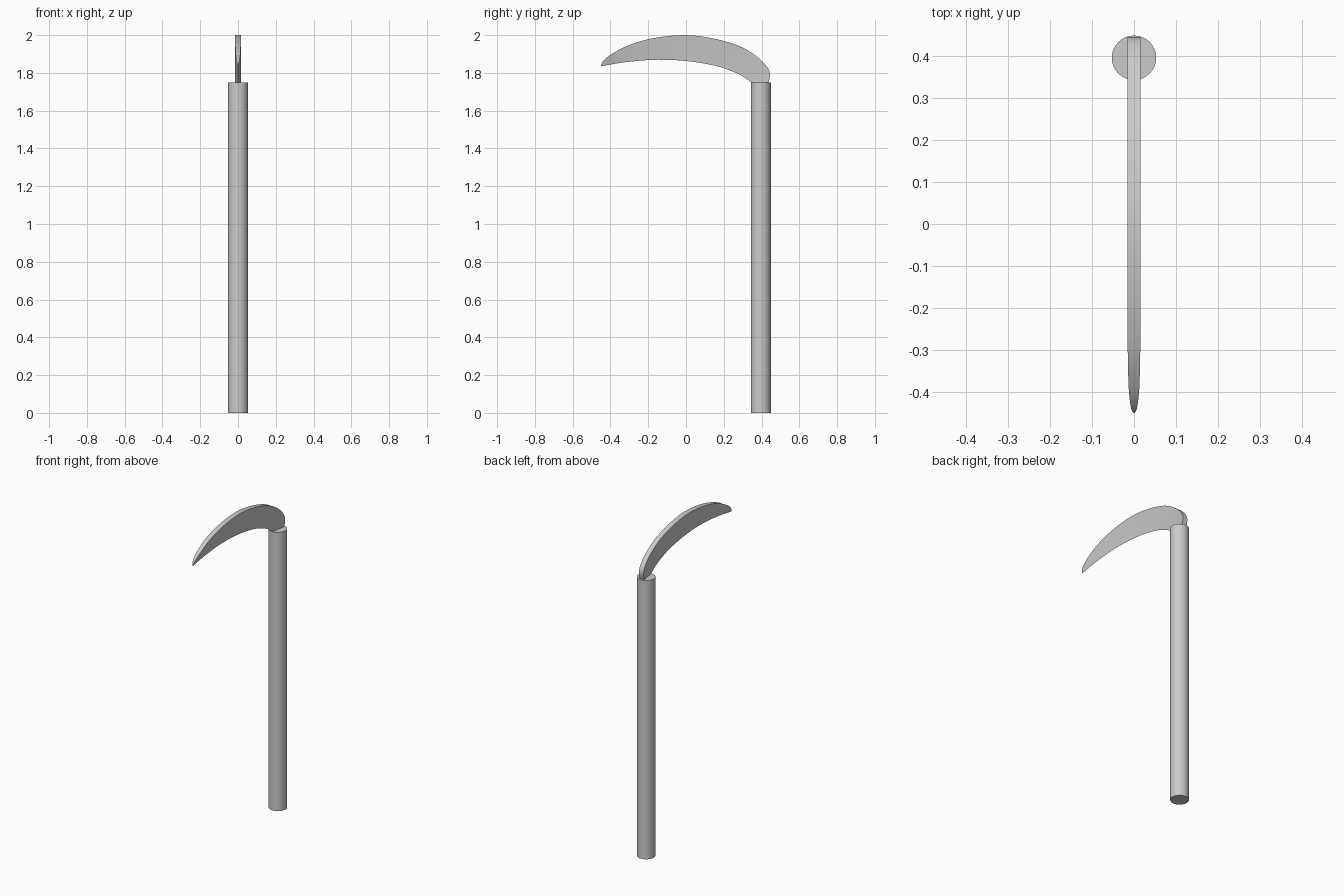
import bpy, bmesh, math
from mathutils import Vector

if "Cube" in bpy.data.objects:
    bpy.data.objects.remove(bpy.data.objects["Cube"])

# handle: plain round pole
bpy.ops.mesh.primitive_cylinder_add(vertices=32, radius=0.053, depth=1.75,
                                    location=(0, 0.396, 0.875))
handle = bpy.context.object
handle.name = "handle"
bpy.ops.object.shade_smooth_by_angle(angle=math.radians(35))

# blade stations: spine (y, z), cutting edge (y, z), half thickness of the spine
stations = [
    (0.436, 1.750, 0.345, 1.750, 0.016),
    (0.445, 1.793, 0.315, 1.772, 0.016),
    (0.427, 1.835, 0.282, 1.792, 0.016),
    (0.372, 1.889, 0.235, 1.812, 0.016),
    (0.282, 1.942, 0.170, 1.834, 0.016),
    (0.150, 1.981, 0.070, 1.854, 0.016),
    (0.000, 2.000, -0.050, 1.867, 0.016),
    (-0.166, 1.985, -0.180, 1.869, 0.016),
    (-0.300, 1.948, -0.300, 1.859, 0.015),
    (-0.393, 1.900, -0.385, 1.847, 0.0125),
    (-0.439, 1.862, -0.430, 1.839, 0.007),
    (-0.450, 1.837, -0.448, 1.836, 0.001),
]


def smooth_path(points, steps):
    """Catmull-Rom refinement of the station list."""
    n, out = len(points), []
    for i in range(n - 1):
        p0, p1, p2, p3 = (Vector(points[min(max(k, 0), n - 1)])
                          for k in (i - 1, i, i + 1, i + 2))
        for s in range(steps):
            t = s / steps
            out.append(0.5 * (2 * p1 + (p2 - p0) * t
                              + (2 * p0 - 5 * p1 + 4 * p2 - p3) * t ** 2
                              + (3 * p1 - p0 - 3 * p2 + p3) * t ** 3))
    return out + [Vector(points[-1])]


# blade: wedge section, thick spine and sharp inner edge
bm = bmesh.new()
rings = []
for oy, oz, iy, iz, w in smooth_path(stations, 4):
    rings.append([bm.verts.new(c) for c in ((-w, oy, oz), (w, oy, oz), (0, iy, iz))])
for a, b in zip(rings, rings[1:]):
    for i in range(3):
        j = (i + 1) % 3
        bm.faces.new((a[i], a[j], b[j], b[i]))
bm.faces.new(rings[0])
bm.faces.new(rings[-1])
bmesh.ops.recalc_face_normals(bm, faces=bm.faces)
mesh = bpy.data.meshes.new("blade")
bm.to_mesh(mesh)
bm.free()
blade = bpy.data.objects.new("blade", mesh)
bpy.context.collection.objects.link(blade)
bpy.ops.object.select_all(action='DESELECT')
blade.select_set(True)
bpy.context.view_layer.objects.active = blade
bpy.ops.object.shade_smooth_by_angle(angle=math.radians(35))
